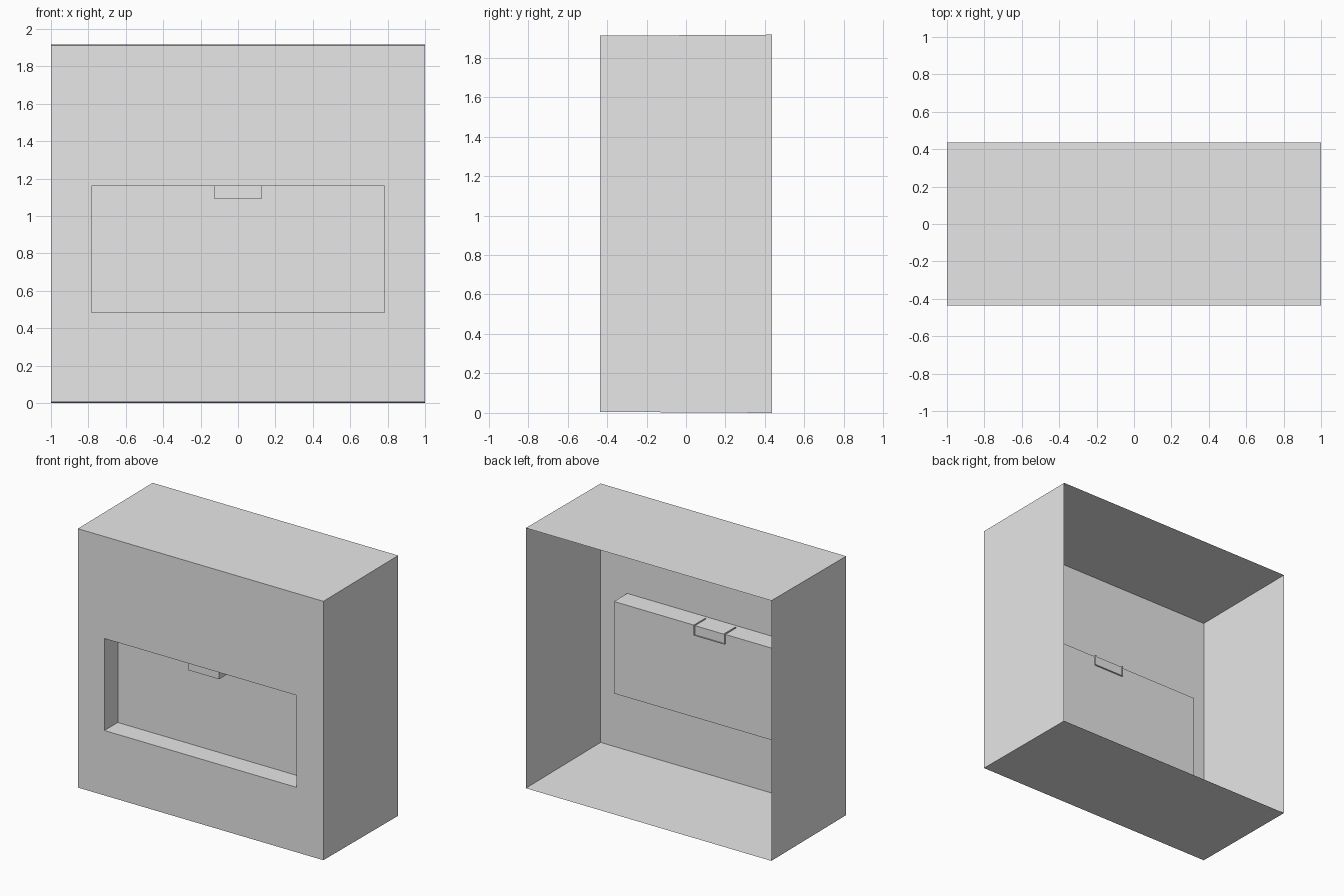
import bpy, bmesh
from mathutils import Vector

cube = bpy.data.objects.get("Cube")
if cube:
    bpy.data.objects.remove(cube, do_unlink=True)

grey = bpy.data.materials.new("plain grey")
grey.use_nodes = True
colour = (0.8, 0.8, 0.8, 1)
grey.diffuse_color = colour
grey.node_tree.nodes["Principled BSDF"].inputs["Base Color"].default_value = colour

FRONT, BACK, RECESS = -0.435, 0.435, -0.28
HEIGHT, DRAFT = 1.916, 0.005


def add_object(name, bm):
    mesh = bpy.data.meshes.new(name)
    bm.to_mesh(mesh)
    bm.free()
    mesh.materials.append(grey)
    obj = bpy.data.objects.new(name, mesh)
    bpy.context.collection.objects.link(obj)
    return obj


def box(bm, low, high):
    low, high = Vector(low), Vector(high)
    verts = bmesh.ops.create_cube(bm, size=1)["verts"]
    for v in verts:
        v.co = (low + high) / 2 + v.co * (high - low)
    return verts


def place(face, half_width, y, bottom, top):
    """Move a front-facing rectangle to exact limits."""
    middle = face.calc_center_median()
    for v in face.verts:
        v.co = (half_width if v.co.x > middle.x else -half_width, y,
                top if v.co.z > middle.z else bottom)


# Housing: sheet shell, open at the back, slightly tapered to the front
bm = bmesh.new()
box(bm, (-1, FRONT, 0), (1, BACK, HEIGHT))
for v in bm.verts:
    if v.co.y < 0:
        v.co.z += DRAFT if v.co.z < 1 else -DRAFT
bm.normal_update()
panel = min(bm.faces, key=lambda f: f.calc_center_median().y)
rear = max(bm.faces, key=lambda f: f.calc_center_median().y)

# Display recess pushed into the front panel
for y in (FRONT, RECESS):
    bmesh.ops.inset_individual(bm, faces=[panel], thickness=0.05)
    place(panel, 0.783, y, 0.483, 1.16)
bmesh.ops.delete(bm, geom=[rear], context='FACES')
add_object("housing", bm)

# Small tab hanging from the top of the recess
bm = bmesh.new()
box(bm, (-0.118, -0.4, 1.095), (0.118, RECESS + 0.006, 1.162))
add_object("recess_tab", bm)

# Thin U-shaped rim around the tab
bm = bmesh.new()
for low, high in ((-0.126, -0.118), (0.118, 0.126)):
    box(bm, (low, -0.4, 1.09), (high, RECESS + 0.012, 1.168))
box(bm, (-0.118, -0.4, 1.09), (0.118, RECESS + 0.012, 1.095))
add_object("tab_rim", bm)
